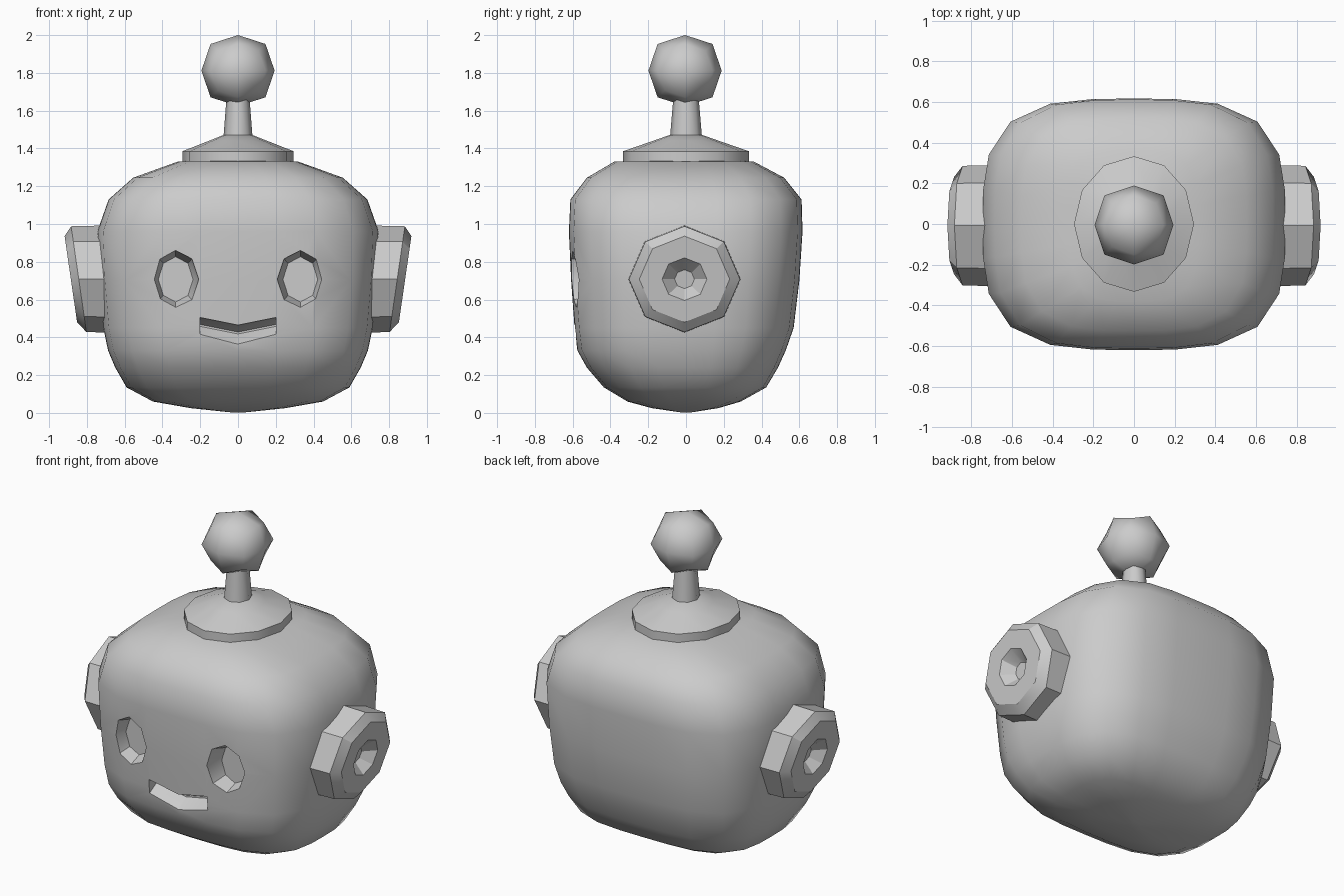
import bpy, bmesh
from math import cos, sin, pi, radians

if "Cube" in bpy.data.objects:
    bpy.data.objects.remove(bpy.data.objects["Cube"])


def loft(name, rings, smooth=None):
    """Skin a list of equal-sized point rings and cap both ends."""
    bm = bmesh.new()
    vs = [[bm.verts.new(p) for p in r] for r in rings]
    n = len(rings[0])
    for a, b in zip(vs, vs[1:]):
        for i in range(n):
            j = (i + 1) % n
            bm.faces.new((a[i], a[j], b[j], b[i]))
    bm.faces.new(vs[0])
    bm.faces.new(vs[-1])
    bmesh.ops.recalc_face_normals(bm, faces=bm.faces)
    me = bpy.data.meshes.new(name)
    bm.to_mesh(me)
    bm.free()
    ob = bpy.data.objects.new(name, me)
    bpy.context.collection.objects.link(ob)
    if smooth:
        shade(ob, smooth)
    return ob


def activate(ob):
    bpy.ops.object.select_all(action='DESELECT')
    ob.select_set(True)
    bpy.context.view_layer.objects.active = ob


def shade(ob, angle):
    activate(ob)
    bpy.ops.object.shade_smooth_by_angle(angle=radians(angle))


def oval(n, a, b, power=2.0):
    """Points of a (super)ellipse with the first vertex on the b axis."""
    pts = []
    for i in range(n):
        t = 2 * pi * i / n
        s, c = sin(t), cos(t)
        k = (abs(s) ** power + abs(c) ** power) ** (-1 / power)
        pts.append((a * s * k, b * c * k))
    return pts


# Head: rounded box from (z, half width, front depth, back depth)
profile = [(.003, .04, .03, .03), (.025, .25, .18, .17), (.06, .45, .31, .29),
           (.135, .59, .435, .425), (.24, .65, .525, .487), (.33, .688, .575, .528),
           (.45, .713, .59, .57), (.7, .735, .608, .6), (.96, .745, .62, .617),
           (1.13, .685, .612, .612), (1.245, .555, .525, .52),
           (1.33, .32, .38, .36), (1.342, .1, .12, .12)]
head = loft("head", [[(x, (y + 1) * (f if y < 0 else b) - (f if y < 0 else b), z)
                      for x, y in oval(24, hx, 1, 3.4)]
                     for z, hx, f, b in profile])

# Eye sockets and mouth, cut into the front
cutters = []
for side in (-1, 1):
    cutters.append(loft("eye_cutter", [
        [(side * .33 + x, y, .707 + z) for x, z in oval(8, a, b)]
        for y, a, b in ((-.8, .122, .153), (-.595, .122, .153), (-.5, .092, .12))]))
outer = [(-.2, .505), (0, .465), (.2, .505), (.2, .415), (0, .36), (-.2, .415)]
inner = [(-.2, .468), (0, .428), (.2, .468), (.2, .458), (0, .418), (-.2, .458)]
cutters.append(loft("mouth_cutter", [[(x, y, z) for x, z in pts]
                                     for y, pts in ((-.8, outer), (-.585, outer), (-.51, inner))]))
for c in cutters:
    c.hide_render = True
    m = head.modifiers.new("cut", 'BOOLEAN')
    m.operation, m.solver, m.object = 'DIFFERENCE', 'EXACT', c
    activate(head)
    bpy.ops.object.modifier_apply(modifier=m.name)
    bpy.data.objects.remove(c)
shade(head, 40)

# Ears: sheared octagonal discs with a conical hole
ear_profile = [(.62, .285), (.843, .28), (.885, .228), (.885, .113), (.82, .05)]
for side, label in ((-1, "left"), (1, "right")):
    loft("ear_" + label, [[(side * (x + .145 * z), y - .008, .708 + z)
                           for y, z in oval(8, r * 1.05, r)] for x, r in ear_profile], 30)

# Antenna base: low domed disc
loft("antenna_base", [[(x, y, z) for x, y in oval(12, r, r * 1.13)] for z, r in
                      ((1.29, .295), (1.385, .295), (1.442, .15), (1.47, .08))], 40)

# Antenna stem
loft("antenna_stem", [[(x, y, z) for x, y in oval(8, r, r * 1.1)]
                      for z, r in ((1.42, .08), (1.68, .06))], 50)

# Antenna ball: once-subdivided cube
bpy.ops.mesh.primitive_cube_add(size=.38, location=(0, -.005, 1.812))
ball = bpy.context.object
ball.name = "antenna_ball"
ball.scale = (1.02, 1.02, .99)
sub = ball.modifiers.new("round", 'SUBSURF')
sub.levels = sub.render_levels = 1
sub.use_limit_surface = False
bpy.ops.object.modifier_apply(modifier=sub.name)
bpy.ops.object.shade_smooth()
